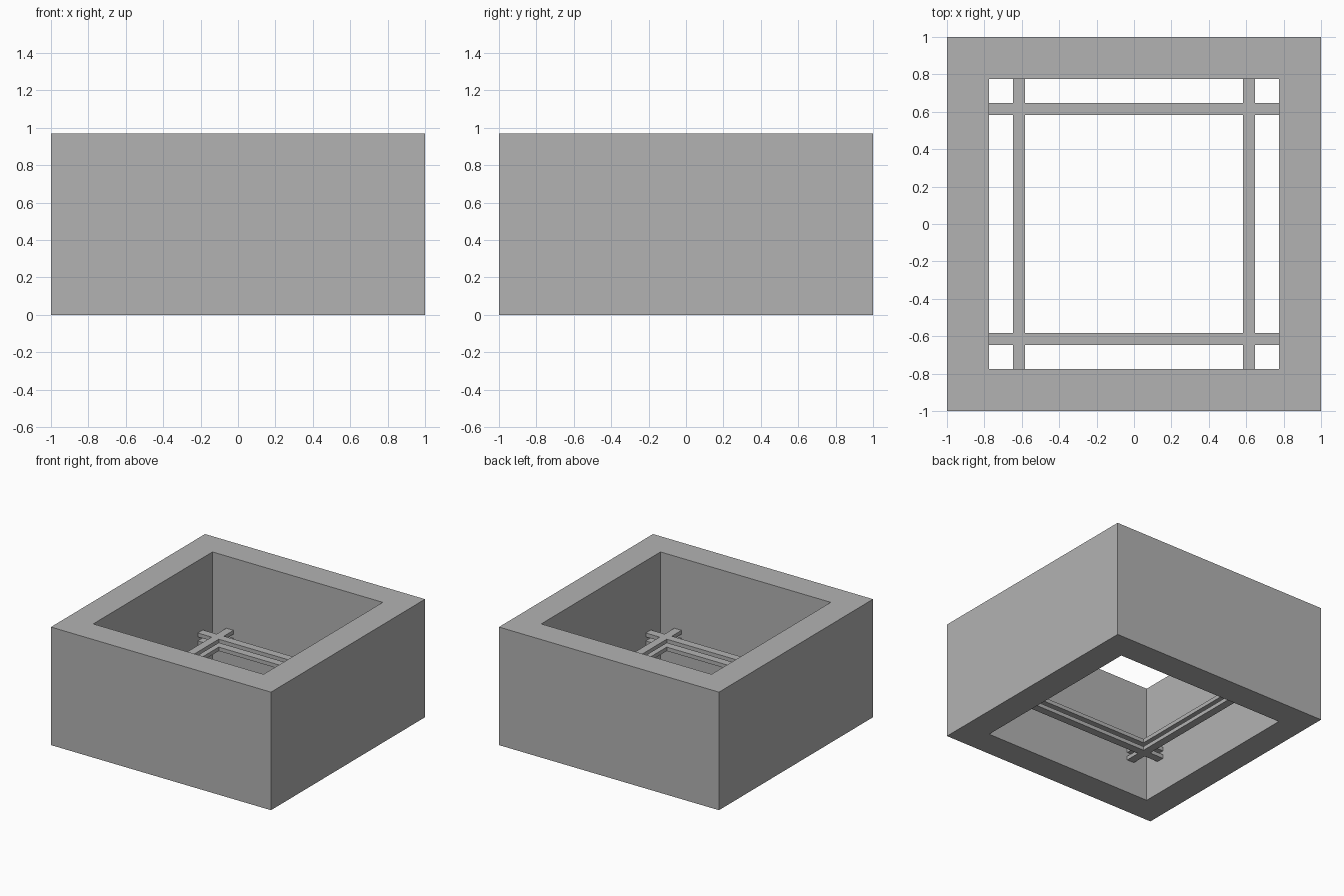
import bpy
import bmesh

HALF, HOLE, HEIGHT = 1.0, 0.774, 0.97
BAR_IN, BAR_OUT = 0.583, 0.648
BAR_THICK = 0.032

if "Cube" in bpy.data.objects:
    bpy.data.objects.remove(bpy.data.objects["Cube"], do_unlink=True)

grey = bpy.data.materials.new("plain grey")
grey.use_nodes = True
colour = (0.45, 0.45, 0.45, 1)
grey.diffuse_color = colour
grey.node_tree.nodes["Principled BSDF"].inputs["Base Color"].default_value = colour


def extruded(name, bm, z, height):
    """Raise the flat faces of bm into a solid and make an object of it."""
    raised = bmesh.ops.extrude_face_region(bm, geom=bm.faces[:], use_keep_orig=True)
    top = [v for v in raised["geom"] if isinstance(v, bmesh.types.BMVert)]
    bmesh.ops.translate(bm, verts=bm.verts, vec=(0, 0, z))
    bmesh.ops.translate(bm, verts=top, vec=(0, 0, height))
    bmesh.ops.recalc_face_normals(bm, faces=bm.faces)
    mesh = bpy.data.meshes.new(name)
    bm.to_mesh(mesh)
    bm.free()
    mesh.materials.append(grey)
    obj = bpy.data.objects.new(name, mesh)
    bpy.context.collection.objects.link(obj)
    return obj


def plan(lines, filled):
    """Flat square grid on the given lines, keeping the cells the rule picks."""
    bm = bmesh.new()
    grid = [[bm.verts.new((x, y, 0)) for y in lines] for x in lines]
    for i in range(len(lines) - 1):
        for j in range(len(lines) - 1):
            if filled(i, j):
                bm.faces.new((grid[i][j], grid[i + 1][j],
                              grid[i + 1][j + 1], grid[i][j + 1]))
    bmesh.ops.delete(bm, geom=[v for v in bm.verts if not v.link_faces], context='VERTS')
    return bm


def dissolve_flat(obj):
    """Merge coplanar cells so only true edges remain."""
    bm = bmesh.new()
    bm.from_mesh(obj.data)
    bmesh.ops.dissolve_limit(bm, angle_limit=0.01, verts=bm.verts, edges=bm.edges)
    bm.to_mesh(obj.data)
    bm.free()


# Thick open square wall
wall = plan([-HALF, -HOLE, HOLE, HALF], lambda i, j: (i, j) != (1, 1))
extruded("square_wall", wall, 0, HEIGHT)

# Two stacked lattices of crossing bars inside the opening
lines = [-HOLE, -BAR_OUT, -BAR_IN, BAR_IN, BAR_OUT, HOLE]
for name, z in (("lower_bars", 0.28), ("upper_bars", 0.345)):
    bars = plan(lines, lambda i, j: i in (1, 3) or j in (1, 3))
    dissolve_flat(extruded(name, bars, z, BAR_THICK))
